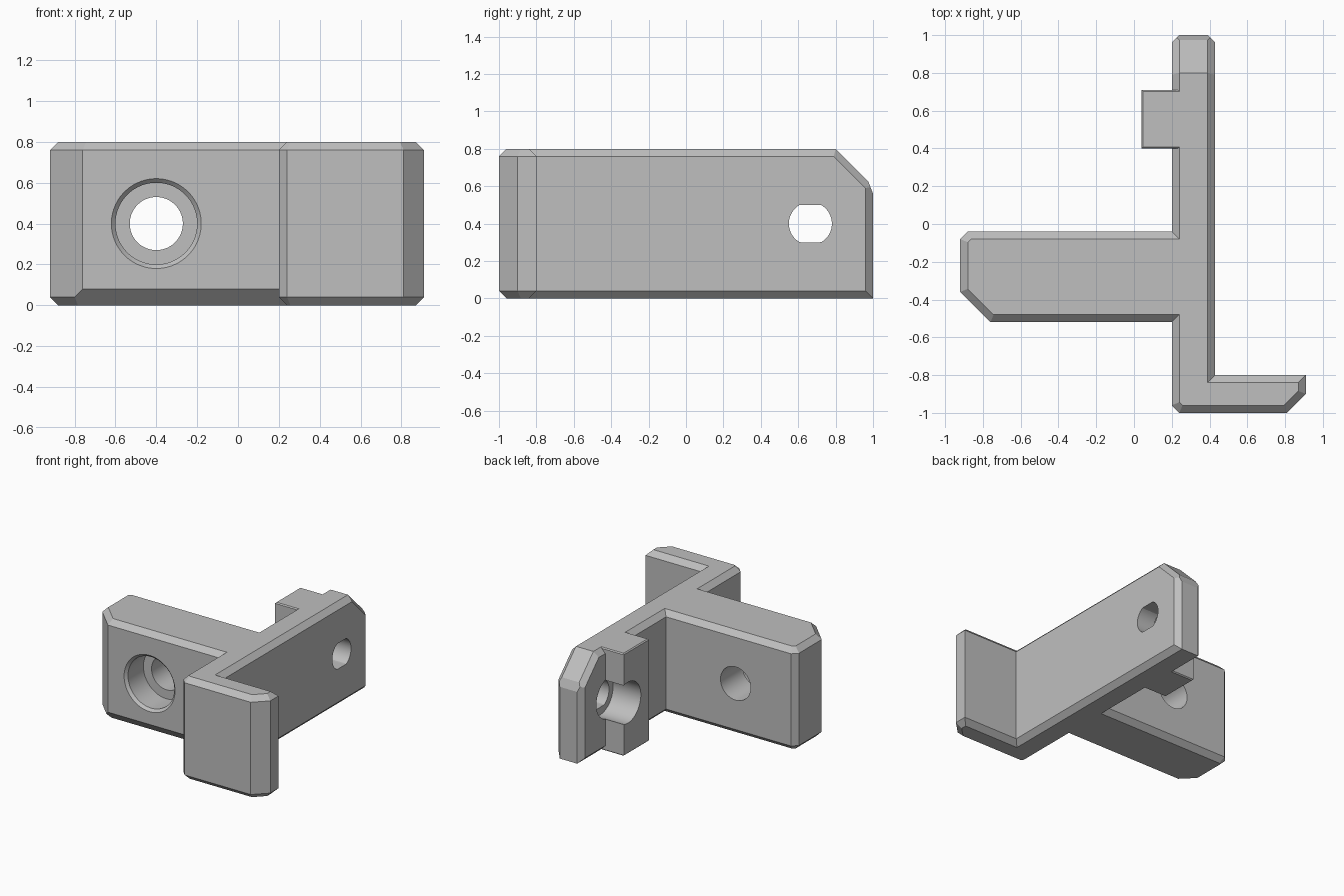
import bpy, bmesh, math
from mathutils import Vector

cube = bpy.data.objects.get("Cube")
if cube:
    bpy.data.objects.remove(cube, do_unlink=True)

GREY = (0.52, 0.52, 0.52, 1)
mat = bpy.data.materials.new("light grey plastic")
mat.use_nodes = True
mat.diffuse_color = GREY
mat.node_tree.nodes["Principled BSDF"].inputs["Base Color"].default_value = GREY

H = 0.8   # height of every wall
C = 0.04  # standard chamfer


def finish(bm, name):
    bmesh.ops.remove_doubles(bm, verts=bm.verts, dist=0.0005)
    bmesh.ops.recalc_face_normals(bm, faces=bm.faces)
    mesh = bpy.data.meshes.new(name)
    bm.to_mesh(mesh)
    bm.free()
    mesh.materials.append(mat)
    ob = bpy.data.objects.new(name, mesh)
    bpy.context.collection.objects.link(ob)
    return ob


def loft(bm, rings):
    for a, b in zip(rings, rings[1:]):
        for i in range(len(a)):
            j = (i + 1) % len(a)
            bm.faces.new((a[i], a[j], b[j], b[i]))
    bm.faces.new(rings[0][::-1])
    bm.faces.new(rings[-1])


def inset(plan, offsets):
    """Move each edge of a counter-clockwise plan inward by its own offset."""
    n = len(plan)
    normals = []
    for i in range(n):
        e = (Vector(plan[(i + 1) % n]) - Vector(plan[i])).normalized()
        normals.append((-e.y, e.x))
    out = []
    for i, (x, y) in enumerate(plan):
        (ax, ay), (bx, by) = normals[i - 1], normals[i]
        d, f = offsets[i - 1], offsets[i]
        det = ax * by - ay * bx
        out.append((x + (d * by - f * ay) / det, y + (ax * f - bx * d) / det))
    return out


def chamfered_wall(plan, levels):
    """Levels are (height, default offset, {edge: offset})."""
    bm = bmesh.new()
    rings = []
    for z, default, special in levels:
        offs = [special.get(i, default) for i in range(len(plan))]
        rings.append([bm.verts.new((x, y, z)) for x, y in inset(plan, offs)])
    loft(bm, rings)
    bmesh.ops.remove_doubles(bm, verts=bm.verts, dist=0.0005)
    return bm


def slice_off(bm, point, normal):
    geom = bm.verts[:] + bm.edges[:] + bm.faces[:]
    bmesh.ops.bisect_plane(bm, geom=geom, dist=1e-5, plane_co=point,
                           plane_no=Vector(normal).normalized(), clear_outer=True)
    bmesh.ops.holes_fill(bm, edges=[e for e in bm.edges if e.is_boundary], sides=0)


def round_cutter(name, centre, axis, profile, clamp=1.0):
    """Stepped round cutter; profile is (position on axis, radius)."""
    bm = bmesh.new()
    rings = []
    for pos, r in profile:
        ring = []
        for k in range(64):
            a = math.tau * (k + 0.5) / 64
            u = r * math.cos(a)
            w = max(-clamp, min(clamp, r * math.sin(a)))
            co = (centre + u, pos, H / 2 + w) if axis == "y" else (pos, centre + u, H / 2 + w)
            ring.append(bm.verts.new(co))
        rings.append(ring)
    loft(bm, rings)
    ob = finish(bm, name)
    ob.hide_render = True
    return ob


def combine(target, other, operation):
    mod = target.modifiers.new(operation.lower(), "BOOLEAN")
    mod.operation = operation
    mod.solver = "EXACT"
    mod.object = other
    bpy.context.view_layer.objects.active = target
    bpy.ops.object.modifier_apply(modifier=mod.name)
    bpy.data.objects.remove(other, do_unlink=True)


# Long spine with the front foot
square_end = {5: 0, 6: 0, 7: 0}
spine_plan = [(0.24, -1), (0.81, -1), (0.91, -0.9), (0.91, -0.8), (0.43, -0.8),
              (0.43, 0.96), (0.39, 1), (0.24, 1), (0.2, 0.96), (0.2, -0.96)]
bm = chamfered_wall(spine_plan, [(0, C, square_end), (C, 0, {}),
                                 (H - C, 0, {}), (H, C, square_end)])
# Sloped back corner, with chamfered rims
slice_off(bm, (0.3, 0.8, 0.8), (0, 1, 1))
slice_off(bm, (0.3, 1, 0.56), (0, 0.065, 0.025))
slice_off(bm, (0.43, 0.79, 0.76), (1 / C, 20, 20))
slice_off(bm, (0.2, 0.79, 0.76), (-1 / C, 20, 20))
bracket = finish(bm, "bracket_body")

# Side arm with a deeper lower front chamfer
arm_plan = [(-0.76, -0.52), (0.3, -0.52), (0.3, -0.04),
            (-0.88, -0.04), (-0.92, -0.08), (-0.92, -0.36)]
arm = finish(chamfered_wall(arm_plan, [(0, C, {0: 2 * C, 1: 0}), (C, 0, {0: C}),
                                       (2 * C, 0, {}), (H - C, 0, {}),
                                       (H, C, {1: 0})]), "side_arm")

# Thickened boss behind the rear hole
boss_plan = [(0.04, 0.4), (0.3, 0.4), (0.3, 0.71), (0.04, 0.71)]
boss = finish(chamfered_wall(boss_plan, [(0, 0.008, {1: 0}), (0.008, 0, {}),
                                         (H - 0.008, 0, {}), (H, 0.008, {1: 0})]),
              "rear_boss")

combine(bracket, arm, "UNION")
combine(bracket, boss, "UNION")

# Counterbored screw hole in the arm
combine(bracket, round_cutter("arm_hole", -0.4, "y",
        [(-0.54, 0.24), (-0.5, 0.2), (-0.31, 0.2), (-0.31, 0.13), (0.1, 0.13)]),
        "DIFFERENCE")
# Wide pocket in the boss and flattened hole through the spine
combine(bracket, round_cutter("boss_pocket", 0.66, "x", [(-0.1, 0.16), (0.28, 0.16)]),
        "DIFFERENCE")
combine(bracket, round_cutter("spine_hole", 0.665, "x", [(0.1, 0.115), (0.6, 0.115)], 0.1),
        "DIFFERENCE")

bpy.ops.object.select_all(action="DESELECT")
bracket.select_set(True)
bpy.context.view_layer.objects.active = bracket
bpy.ops.object.shade_smooth_by_angle(angle=math.radians(15))
